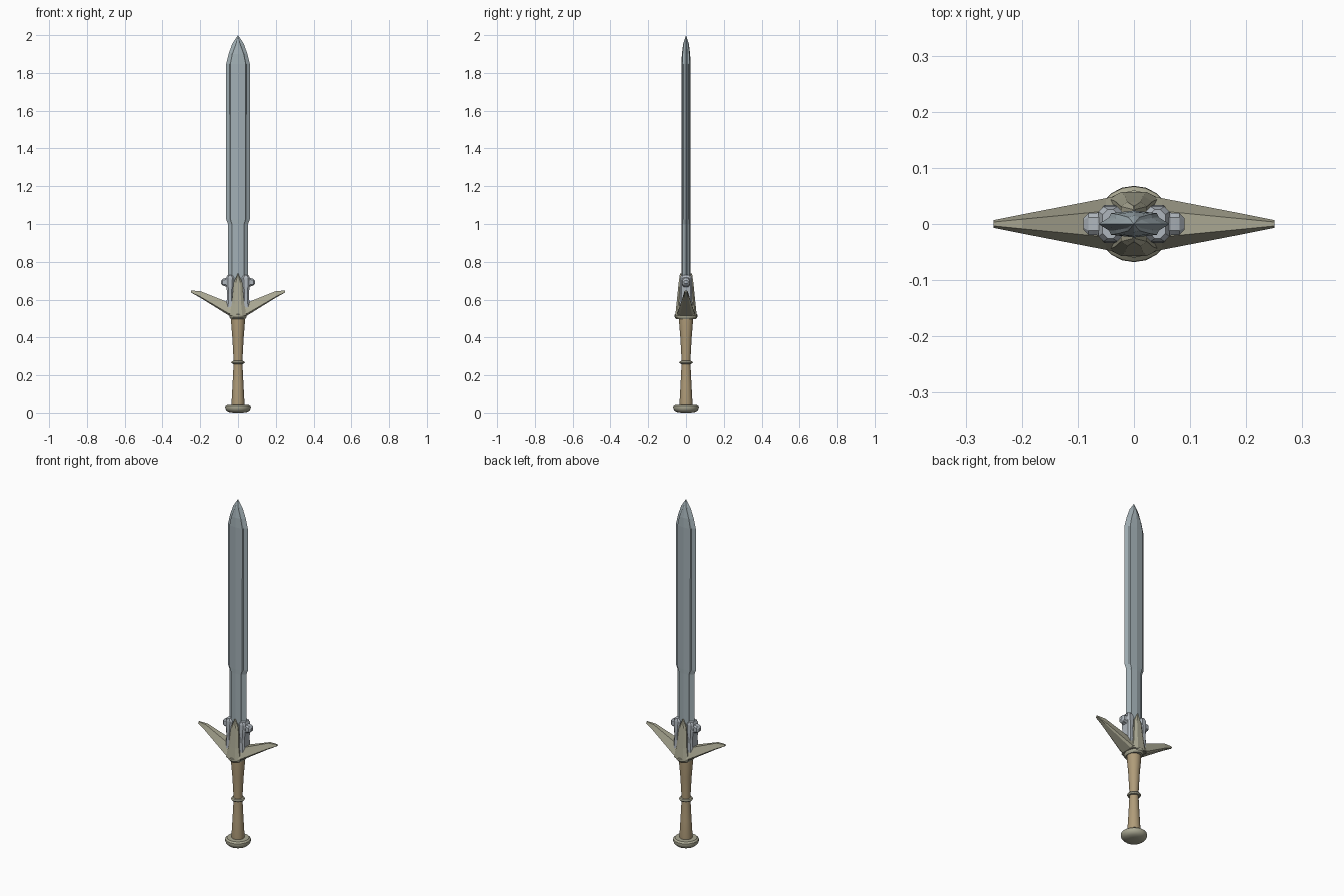
import bpy, bmesh, math

if "Cube" in bpy.data.objects:
    bpy.data.objects.remove(bpy.data.objects["Cube"])


def material(name, rgb):
    m = bpy.data.materials.new(name)
    m.diffuse_color = (*rgb, 1)
    m.use_nodes = True
    m.node_tree.nodes["Principled BSDF"].inputs["Base Color"].default_value = m.diffuse_color
    return m


STEEL = material("blade_steel", (0.36, 0.43, 0.46))
PALE = material("collar_steel", (0.43, 0.47, 0.51))
BRASS = material("dull_brass", (0.40, 0.39, 0.29))
LEATHER = material("grip_leather", (0.43, 0.33, 0.19))


def loft(name, rings, mat, smooth=None):
    """Skin equal-length rings of points and cap both ends."""
    bm = bmesh.new()
    rows = [[bm.verts.new(p) for p in r] for r in rings]
    n = len(rows[0])
    for a, b in zip(rows, rows[1:]):
        for i in range(n):
            j = (i + 1) % n
            bm.faces.new((a[i], a[j], b[j], b[i]))
    bm.faces.new(rows[0])
    bm.faces.new(rows[-1])
    bmesh.ops.remove_doubles(bm, verts=bm.verts, dist=1e-5)
    bmesh.ops.recalc_face_normals(bm, faces=bm.faces)
    me = bpy.data.meshes.new(name)
    bm.to_mesh(me)
    bm.free()
    me.materials.append(mat)
    ob = bpy.data.objects.new(name, me)
    bpy.context.collection.objects.link(ob)
    if smooth:
        bpy.ops.object.select_all(action='DESELECT')
        ob.select_set(True)
        bpy.context.view_layer.objects.active = ob
        bpy.ops.object.shade_smooth_by_angle(angle=math.radians(smooth))
    return ob


def lathe(name, profile, mat, sx=1.0, n=20):
    rings = [[(sx * r * math.cos(2 * math.pi * i / n),
               r * math.sin(2 * math.pi * i / n), z) for i in range(n)]
             for r, z in profile]
    return loft(name, rings, mat, 35)


def octagon(u, v, c):
    return [(u, v - c), (u - c, v), (c - u, v), (-u, v - c),
            (-u, c - v), (c - u, -v), (u - c, -v), (u, c - v)]


# Blade: thin edges with a raised, slightly ridged core
def blade_ring(z, w, c, t):
    half = [(w, 0), (c + 0.003, 0.5 * t), (c, 0.8 * t), (0, t),
            (-c, 0.8 * t), (-c - 0.003, 0.5 * t)]
    if w < 0.001:
        half = [(0, 0)] * 6
    return [(x, y, z) for x, y in half] + [(-x, -y, z) for x, y in half]


loft("blade", [blade_ring(*s) for s in (
    (0.55, 0.053, 0.032, 0.024), (1.00, 0.053, 0.032, 0.024),
    (1.025, 0.063, 0.040, 0.024), (1.846, 0.063, 0.041, 0.024),
    (1.90, 0.050, 0.030, 0.022), (1.955, 0.030, 0.010, 0.015),
    (2.0, 0, 0, 0))], STEEL)

# Crossguard wings, swept upward and tapering to blunt tips
wing = [(0.25, 0.638, 0.648, 0.007), (0.2, 0.610, 0.645, 0.017),
        (0.05, 0.517, 0.585, 0.046)]
stations = ([(-x, a, b, y) for x, a, b, y in wing] + [(0, 0.512, 0.58, 0.056)]
            + wing[::-1])
loft("crossguard", [[(x, -y, a + 0.15 * (b - a)), (x, -0.7 * y, a),
                     (x, 0.7 * y, a), (x, y, a + 0.15 * (b - a)),
                     (x, 0.5 * y, b), (x, -0.5 * y, b)]
                    for x, a, b, y in stations], BRASS)

# Pointed langets on the front and back of the guard
loft("langets", [[(w, 0.8 * y, z), (0.5 * w, y, z), (-0.5 * w, y, z),
                  (-w, 0.8 * y, z), (-w, -0.8 * y, z), (-0.5 * w, -y, z),
                  (0.5 * w, -y, z), (w, -0.8 * y, z)]
                 for z, w, y in ((0.515, 0.045, 0.057), (0.58, 0.033, 0.050),
                                 (0.69, 0.023, 0.039), (0.738, 0.001, 0.032))],
     BRASS)

# Steel collar posts and flared lugs beside the blade base
for side, s in (("left", -1), ("right", 1)):
    loft(side + "_collar_post",
         [[(s * 0.042 + x, y, z) for x, y in octagon(u, v, 0.009)]
          for z, u, v in ((0.55, 0.020, 0.034), (0.63, 0.016, 0.032),
                          (0.67, 0.019, 0.033), (0.715, 0.021, 0.031),
                          (0.73, 0.014, 0.026))], PALE)
    loft(side + "_collar_lug",
         [[(s * x, y, 0.692 + z) for y, z in octagon(v, h, 0.4 * h)]
          for x, v, h in ((0.045, 0.028, 0.034), (0.066, 0.020, 0.022),
                          (0.074, 0.020, 0.020), (0.081, 0.019, 0.018),
                          (0.090, 0.010, 0.008))], PALE)

# Oval ferrule below the guard
lathe("guard_ferrule", [(0.052, 0.498), (0.060, 0.507), (0.060, 0.520),
                        (0.052, 0.528)], BRASS, sx=0.75)

# Waisted grip with a middle ring
lathe("grip", [(0.033, 0.04), (0.034, 0.06), (0.029, 0.15), (0.024, 0.25),
               (0.024, 0.29), (0.030, 0.40), (0.037, 0.485), (0.037, 0.505)],
      LEATHER)
lathe("grip_ring", [(0.022, 0.259), (0.032, 0.261), (0.036, 0.268),
                    (0.032, 0.275), (0.022, 0.277)], BRASS)

# Disc pommel
lathe("pommel", [(0.025, 0.0), (0.052, 0.004), (0.064, 0.015), (0.068, 0.026),
                 (0.067, 0.036), (0.058, 0.044), (0.030, 0.045)], BRASS)
